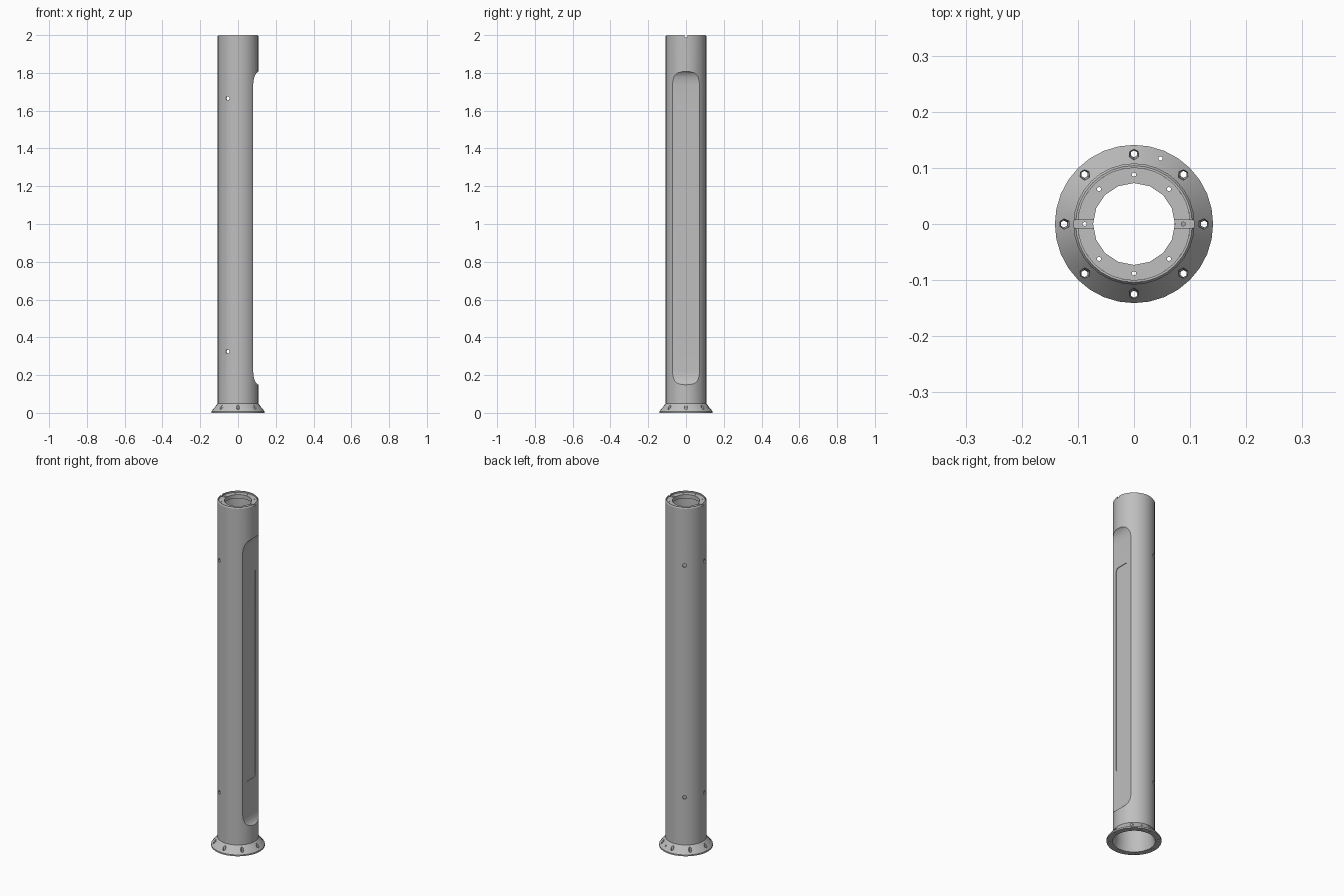
import bpy, bmesh
from math import cos, sin, pi, radians
from mathutils import Matrix, Vector

if "Cube" in bpy.data.objects:
    bpy.data.objects.remove(bpy.data.objects["Cube"], do_unlink=True)

grey = bpy.data.materials.new("painted_grey")
grey.use_nodes = True
colour = (0.52, 0.52, 0.52, 1)
grey.diffuse_color = colour
grey.node_tree.nodes["Principled BSDF"].inputs["Base Color"].default_value = colour


def finish(name, bm):
    """Turn a bmesh into a named object."""
    bmesh.ops.recalc_face_normals(bm, faces=bm.faces)
    mesh = bpy.data.meshes.new(name)
    bm.to_mesh(mesh)
    bm.free()
    mesh.materials.append(grey)
    obj = bpy.data.objects.new(name, mesh)
    bpy.context.collection.objects.link(obj)
    return obj


def lathe(name, profile, sides, hollow=False):
    """Revolve (radius, z) points about z; cap the ends or close the loop."""
    bm = bmesh.new()
    rings = [[bm.verts.new((r * cos(2 * pi * i / sides), r * sin(2 * pi * i / sides), z))
              for i in range(sides)] for r, z in profile]
    pairs = list(zip(rings, rings[1:]))
    if hollow:
        pairs.append((rings[-1], rings[0]))
    else:
        bm.faces.new(rings[0])
        bm.faces.new(rings[-1])
    for a, b in pairs:
        for i in range(sides):
            j = (i + 1) % sides
            bm.faces.new((a[i], a[j], b[j], b[i]))
    return finish(name, bm)


def prism(name, points, along):
    """Extrude a flat outline along a vector."""
    bm = bmesh.new()
    face = bm.faces.new([bm.verts.new(p) for p in points])
    new = bmesh.ops.extrude_face_region(bm, geom=[face])["geom"]
    moved = [v for v in new if isinstance(v, bmesh.types.BMVert)]
    bmesh.ops.translate(bm, verts=moved, vec=along)
    return finish(name, bm)


def pins(name, matrices, r1, r2, depth, sides):
    """Several tapered pins in one mesh, one for each matrix."""
    bm = bmesh.new()
    for m in matrices:
        bmesh.ops.create_cone(bm, cap_ends=True, segments=sides, radius1=r1,
                              radius2=r2, depth=depth, matrix=m)
    return finish(name, bm)


def cut(target, cutter):
    """Subtract the cutter and discard it."""
    mod = target.modifiers.new("cut", "BOOLEAN")
    mod.object, mod.operation, mod.solver = cutter, "DIFFERENCE", "EXACT"
    bpy.context.view_layer.update()
    graph = bpy.context.evaluated_depsgraph_get()
    mesh = bpy.data.meshes.new_from_object(target.evaluated_get(graph))
    target.modifiers.clear()
    target.data = mesh
    bpy.data.objects.remove(cutter, do_unlink=True)


def recess(shift):
    """Long flat recess with curved run-outs at both ends."""
    half = [(0.08, 0.75), (0.082, 0.7), (0.087, 0.678), (0.095, 0.664), (0.107, 0.658), (0.2, 0.654)]
    mid = 0.978
    outline = [(x - shift, -0.2, mid + h * 1.0) for x, h in run_out()]
    lower = [(x - shift, -0.2, mid - h) for x, h in reversed(run_out())]
    return prism("recess_cutter", outline + lower, (0, 0.4, 0))


def run_out():
    return [(0.08, 0.755), (0.082, 0.782), (0.088, 0.805), (0.096, 0.82), (0.107, 0.829), (0.2, 0.84)]


def around(radius, z, angles):
    return [Matrix.Translation((radius * cos(radians(a)), radius * sin(radians(a)), z)) for a in angles]


eighths = range(0, 360, 45)

# Tube with a flared foot
pole = lathe("pole_tube", [(0.141, 0), (0.141, 0.008), (0.108, 0.05),
                           (0.108, 1.994), (0.104, 2)], 32)
cut(pole, recess(0))

# Bore that leaves a flat wall behind the recess
bore = lathe("bore_cutter", [(0.112, -0.01), (0.1, 0.035), (0.1, 2.1)], 32)
cut(bore, recess(0.008))
cut(pole, bore)

# Sunken service door with rounded corners
corners = []
for cy, cz, start in ((1, 1, 0), (-1, 1, 90), (-1, -1, 180), (1, -1, 270)):
    for step in range(5):
        a = radians(start + step * 22.5)
        corners.append((0.077, cy * 0.029 + 0.018 * cos(a), 1 + cz * 0.582 + 0.018 * sin(a)))
cut(pole, prism("door_cutter", corners, (0.05, 0, 0)))

# Tapered bolt pockets and a drain hole in the foot
cut(pole, pins("pocket_cutter", around(0.125, 0.025, eighths), 0.005, 0.013, 0.07, 6))
cut(pole, pins("drain_cutter", around(0.126, 0.025, [68]), 0.004, 0.004, 0.07, 6))

# Fixing holes in the tube wall, low and high
holes = []
for z in (0.325, 1.665):
    for a in (121, 188, 239):
        out = Vector((cos(radians(a)), sin(radians(a)), 0))
        turn = out.to_track_quat("Z", "Y").to_matrix().to_4x4()
        holes.append(Matrix.Translation(out * 0.104 + Vector((0, 0, z))) @ turn)
cut(pole, pins("fixing_cutter", holes, 0.011, 0.011, 0.03, 10))

# Inner flange at the top, with bolt holes
flange = lathe("top_flange", [(0.1015, 1.97), (0.1015, 1.992), (0.073, 1.992), (0.073, 1.97)], 16, True)
cut(flange, pins("bolt_cutter", around(0.088, 1.98, eighths), 0.004, 0.004, 0.06, 6))

# Shallow alignment slot across the top rim
for part in (pole, flange):
    slot = [(-0.2, -0.007, 1.988), (-0.2, 0.007, 1.988), (-0.2, 0.007, 2.05), (-0.2, -0.007, 2.05)]
    cut(part, prism("slot_cutter", slot, (0.4, 0, 0)))

# Smooth round walls, sharp edges kept
for part in (pole, flange):
    bpy.ops.object.select_all(action="DESELECT")
    part.select_set(True)
    bpy.context.view_layer.objects.active = part
    bpy.ops.object.shade_smooth_by_angle(angle=radians(25))
